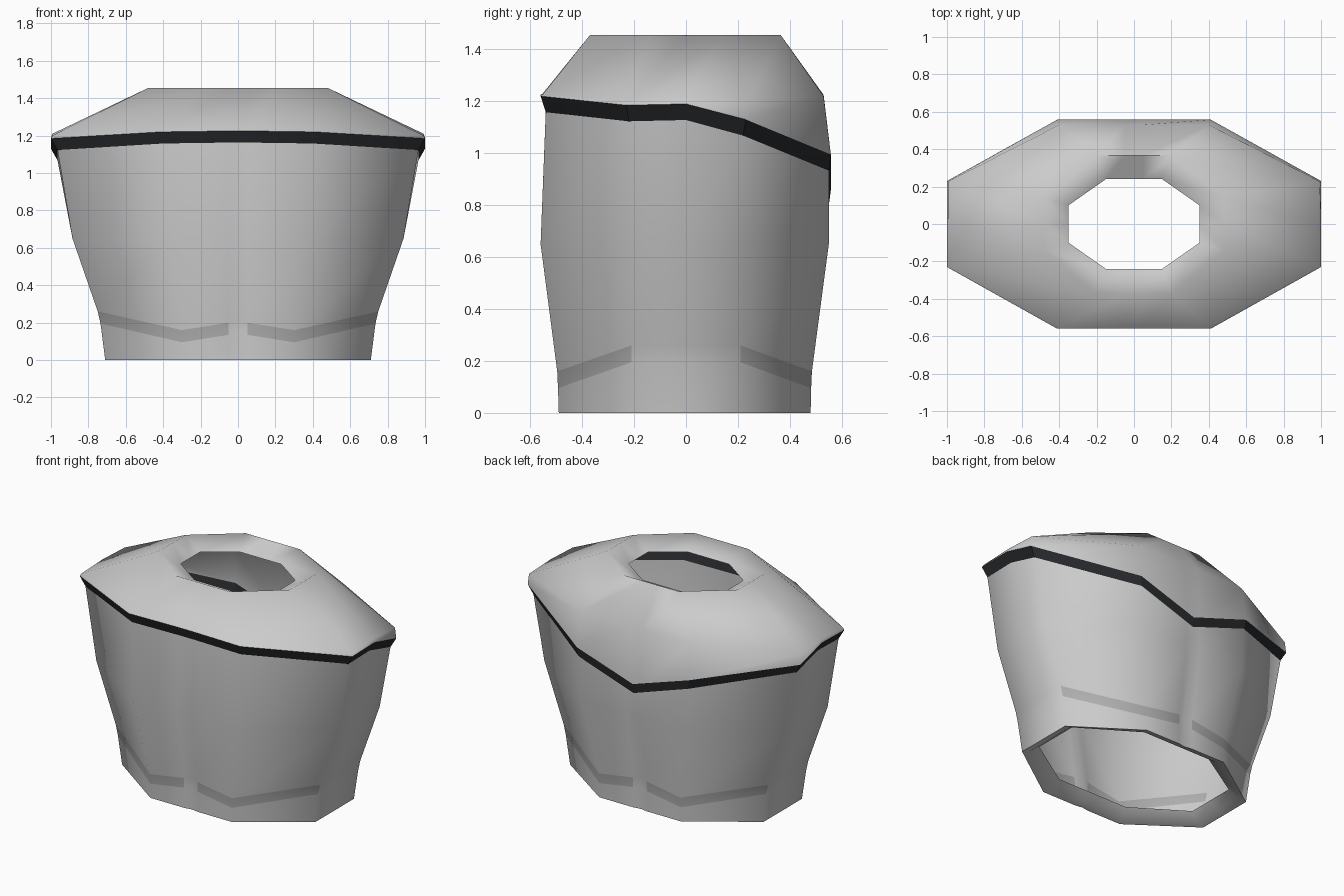
import bpy, bmesh, math

if "Cube" in bpy.data.objects:
    bpy.data.objects.remove(bpy.data.objects["Cube"])


def ring(side, front, back, corner_x, corner_y, z, inset=0.0):
    """Closed loop of 16 points; z is a number or 9 heights from front centre to back centre."""
    zs = z if isinstance(z, (list, tuple)) else [z] * 9
    g = 0.05
    half = [(0, -front + inset), (g, -front), (corner_x, -front),
            (side, -corner_y), (side, 0), (side, corner_y),
            (corner_x, back), (g, back), (0, back - inset)]
    pts = [(x, y, h) for (x, y), h in zip(half, zs)]
    return pts + [(-x, y, h) for x, y, h in reversed(pts[1:-1])]


def loft(name, rings, smooth_angle, mats=(), pick=None):
    """Skin consecutive rings with quads; pick(row, column) chooses the material."""
    bm = bmesh.new()
    rows = [[bm.verts.new(p) for p in r] for r in rings]
    n = len(rows[0])
    for r in range(len(rows) - 1):
        for i in range(n):
            j = (i + 1) % n
            f = bm.faces.new((rows[r][i], rows[r][j], rows[r + 1][j], rows[r + 1][i]))
            if pick:
                f.material_index = pick(r, i)
    mesh = bpy.data.meshes.new(name)
    bm.to_mesh(mesh)
    bm.free()
    for m in mats:
        mesh.materials.append(m)
    ob = bpy.data.objects.new(name, mesh)
    bpy.context.collection.objects.link(ob)
    bpy.ops.object.select_all(action='DESELECT')
    ob.select_set(True)
    bpy.context.view_layer.objects.active = ob
    bpy.ops.object.shade_smooth_by_angle(angle=math.radians(smooth_angle))
    return ob


def material(name, rgb):
    m = bpy.data.materials.new(name)
    m.diffuse_color = (*rgb, 1)
    m.use_nodes = True
    m.node_tree.nodes["Principled BSDF"].inputs["Base Color"].default_value = m.diffuse_color
    return m


cloth = material("cloth", (0.8, 0.8, 0.8))
stripe = material("stripe", (0.42, 0.42, 0.42))
trim = material("trim", (0.02, 0.022, 0.025))

# Heights that follow the stripe and the sloping trim, front centre to back centre
stripe_top = [0.21, 0.20, 0.16, 0.26, 0.26, 0.26, 0.16, 0.20, 0.21]
stripe_low = [z - 0.065 for z in stripe_top]
trim_top = [1.225, 1.225, 1.22, 1.185, 1.19, 1.13, 0.995, 0.877, 0.86]
trim_low = [z - 0.062 for z in trim_top]

trim_low_ring = ring(0.965, 0.54, 0.55, 0.40, 0.22, trim_low)
trim_top_ring = ring(1.0, 0.56, 0.558, 0.41, 0.23, trim_top)

# Body: turned-in hem, stripe rows, chest, up to the trim
body_rings = [
    ring(0.60, 0.39, 0.38, 0.26, 0.17, 0.06),
    ring(0.66, 0.44, 0.43, 0.28, 0.19, 0.015),
    ring(0.71, 0.49, 0.48, 0.30, 0.20, 0.0, 0.008),
    ring(0.735, 0.493, 0.482, 0.30, 0.21, stripe_low, 0.012),
    ring(0.75, 0.496, 0.485, 0.30, 0.21, stripe_top, 0.012),
    ring(0.885, 0.56, 0.55, 0.38, 0.22, 0.65, 0.008),
    trim_low_ring,
]
plain_columns = (0, 3, 4, 7, 8, 11, 12, 15)
loft("body", body_rings, 80, (cloth, stripe),
     lambda r, i: 1 if r == 3 and i not in plain_columns else 0)

# Dark trim between body and shoulder cape
loft("trim_band", [trim_low_ring, trim_top_ring], 30, (trim,))

# Shoulder cape with the turned-in neck opening
shoulder = [1.23, 1.23, 1.226, 1.20, 1.21, 1.20, 1.22, 1.225, 1.225]
loft("shoulder_cape", [
    trim_top_ring,
    ring(0.992, 0.552, 0.53, 0.40, 0.228, shoulder),
    ring(0.48, 0.37, 0.365, 0.20, 0.14, 1.455),
    ring(0.35, 0.24, 0.24, 0.15, 0.10, 1.39),
], 80, (cloth,))
